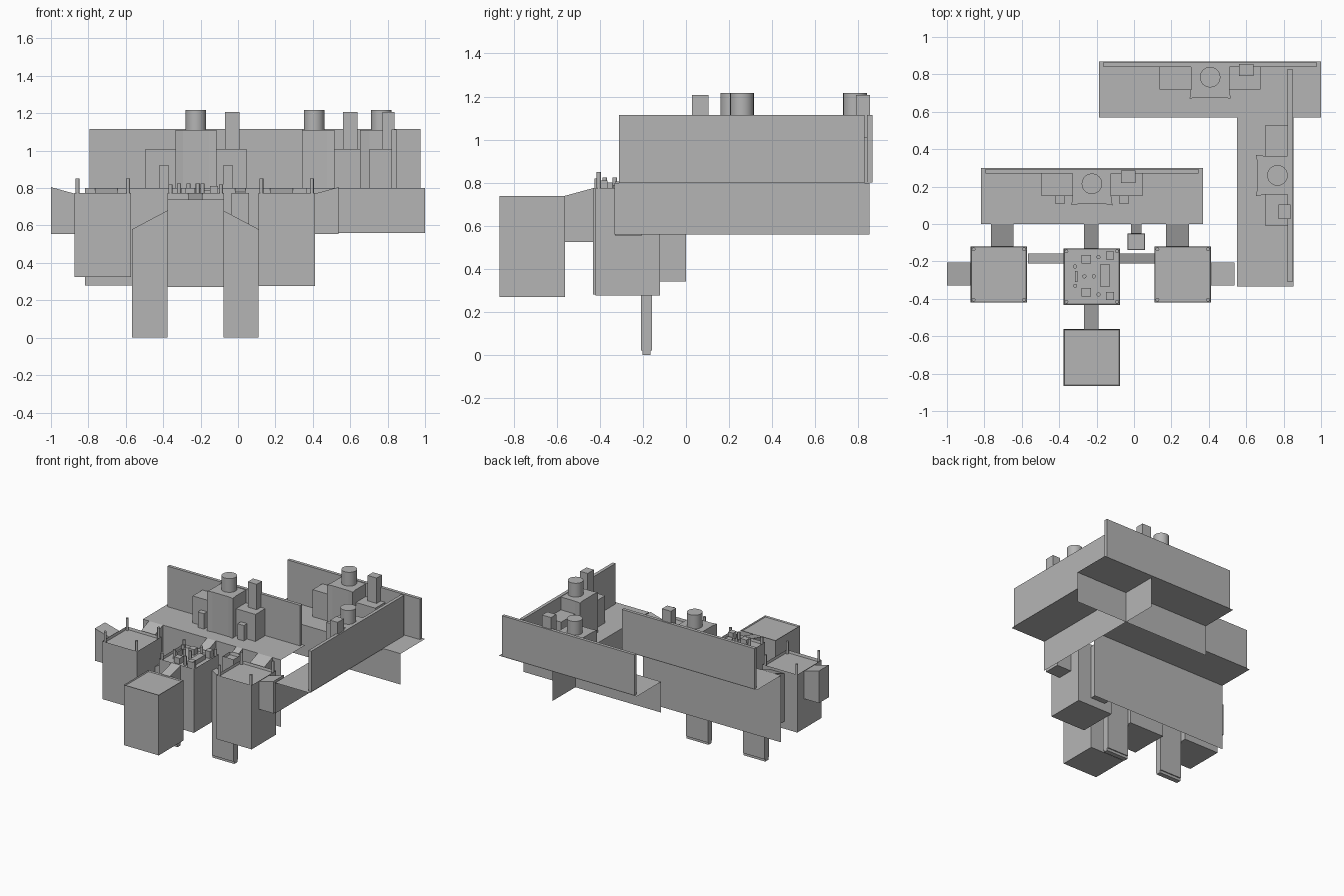
import bpy, bmesh, math
from mathutils import Matrix

if "Cube" in bpy.data.objects:
    bpy.data.objects.remove(bpy.data.objects["Cube"])

grey = bpy.data.materials.new("dark_grey")
grey.diffuse_color = (0.46, 0.46, 0.46, 1)
grey.use_nodes = True
grey.node_tree.nodes["Principled BSDF"].inputs["Base Color"].default_value = grey.diffuse_color


def make(name, verts, faces, M=None):
    me = bpy.data.meshes.new(name)
    me.from_pydata(verts, [], faces)
    me.materials.append(grey)
    ob = bpy.data.objects.new(name, me)
    bpy.context.collection.objects.link(ob)
    if M:
        ob.matrix_world = M
    return ob


def prism(name, pts, lo, hi, axis='z', M=None):
    """Extrude a closed 2D profile along an axis (other two axes keep their order)."""
    place = {'z': lambda a, b, c: (a, b, c),
             'y': lambda a, b, c: (a, c, b),
             'x': lambda a, b, c: (c, a, b)}[axis]
    n = len(pts)
    verts = [place(a, b, c) for c in (lo, hi) for a, b in pts]
    faces = [tuple(range(n))[::-1], tuple(range(n, 2 * n))]
    faces += [(i, (i + 1) % n, n + (i + 1) % n, n + i) for i in range(n)]
    ob = make(name, verts, faces, M)
    bm = bmesh.new()
    bm.from_mesh(ob.data)
    bmesh.ops.recalc_face_normals(bm, faces=bm.faces)
    bm.to_mesh(ob.data)
    bm.free()
    return ob


def box(name, x0, x1, y0, y1, z0, z1, M=None):
    return prism(name, [(x0, y0), (x1, y0), (x1, y1), (x0, y1)], z0, z1, 'z', M)


def cyl(name, x, y, r, z0, z1, n=16, M=None):
    pts = [(x + r * math.cos(2 * math.pi * i / n), y + r * math.sin(2 * math.pi * i / n))
           for i in range(n)]
    ob = prism(name, pts, z0, z1, 'z', M)
    for p in ob.data.polygons:
        p.use_smooth = len(p.vertices) == 4
    return ob


def tray(name, x0, x1, y0, y1, z0, z1, depth=0.02):
    """Bin whose top face is sunk inside a thin rim."""
    ob = box(name, x0, x1, y0, y1, z0, z1)
    bm = bmesh.new()
    bm.from_mesh(ob.data)
    top = max(bm.faces, key=lambda f: f.calc_center_median().z)
    bmesh.ops.inset_region(bm, faces=[top], thickness=0.006)
    for v in top.verts:
        v.co.z -= depth
    bm.to_mesh(ob.data)
    bm.free()
    return ob


def counter(tag, M, drop, dz=0.0, small_boxes=False):
    # Counter sheet with a hanging front skirt
    h = 0.593
    zt = 0.80 - dz
    make(tag + "_counter", [(-h, 0, drop), (h, 0, drop), (h, 0, zt), (-h, 0, zt),
                            (h, 0.30, zt), (-h, 0.30, zt)],
         [(0, 1, 2, 3), (3, 2, 4, 5)], M)
    # Backboard
    box(tag + "_backboard", -0.57, 0.57, 0.27, 0.295, zt, 1.115 - dz, M)
    # Central cabinet and side cabinets
    prism(tag + "_cabinet", [(-0.11, 0.10), (-0.07, 0.107), (0.07, 0.107), (0.11, 0.10),
                             (0.103, 0.15), (0.103, 0.27), (-0.103, 0.27), (-0.103, 0.15)],
          zt, 1.11, 'z', M)
    for side, s in (("left", -1), ("right", 1)):
        a, b = sorted((s * 0.103, s * 0.27))
        box(f"{tag}_{side}_cabinet", a, b, 0.15, 0.27, zt, 1.01, M)
        if small_boxes:
            a, b = sorted((s * 0.145, s * 0.198))
            box(f"{tag}_{side}_small_box", a, b, 0.11, 0.15, zt, 0.92, M)
    # Round drum and square stack on top
    cyl(tag + "_drum", 0, 0.215, 0.055, 1.11, 1.217, 24, M)
    box(tag + "_stack", 0.155, 0.232, 0.22, 0.285, 1.01, 1.207, M)


counter("front", Matrix.Translation((-0.225, 0, 0)), 0.28, 0, True)
counter("back", Matrix.Translation((0.407, 0.57, 0)), 0.56)
counter("side", Matrix.Translation((0.552, 0.26, 0)) @ Matrix.Rotation(-math.pi / 2, 4, 'Z'),
        0.56, 0.001)

# Four bins in front of the counter
tray("left_bin", -0.873, -0.573, -0.42, -0.12, 0.325, 0.775)
tray("right_bin", 0.109, 0.411, -0.42, -0.12, 0.277, 0.775)
tray("middle_bin", -0.376, -0.076, -0.432, -0.13, 0.28, 0.775)
tray("front_bin", -0.376, -0.076, -0.865, -0.562, 0.27, 0.738, 0.01)

# Corner posts
for tag, cx, cy, zt in (("left", -0.723, -0.27, 0.85), ("right", 0.26, -0.27, 0.85),
                        ("middle", -0.226, -0.281, 0.82)):
    for sx in (-1, 1):
        for sy in (-1, 1):
            cyl(tag + "_bin_post", cx + sx * 0.135, cy + sy * 0.135, 0.01, 0.75, zt, 12)

# Sloping chutes from the counter to the bins
for name, x0, x1, low in (("left_rear_chute", -0.765, -0.645, 0.385),
                          ("right_rear_chute", 0.17, 0.295, 0.34),
                          ("middle_rear_chute", -0.267, -0.19, 0.53)):
    prism(name, [(-0.13, low), (0, low), (0, 0.80), (-0.13, 0.75)], x0, x1, 'x')
prism("front_chute", [(-0.565, 0.525), (-0.43, 0.525), (-0.43, 0.775), (-0.565, 0.738)],
      -0.267, -0.19, 'x')
prism("left_outer_chute", [(-1.0, 0.555), (-0.873, 0.555), (-0.873, 0.77), (-1.0, 0.805)],
      -0.33, -0.205, 'y')
prism("right_outer_chute", [(0.41, 0.555), (0.537, 0.555), (0.537, 0.805), (0.41, 0.77)],
      -0.33, -0.205, 'y')

# Legs bridging the bins, sloped on top and narrowed at the foot
for name, s in (("left_leg", -1), ("right_leg", 1)):
    a, b = -0.228 + s * 0.15, -0.228 + s * 0.338
    prism(name, [(a, 0.02), (b, 0.02), (b, 0.58), (a, 0.68)], -0.21, -0.157, 'y')
    box(name + "_foot", min(a, b), max(a, b), -0.202, -0.165, 0, 0.02)

# Small hopper by the counter
tray("small_hopper", -0.035, 0.06, -0.14, -0.05, 0.55, 0.775)
prism("small_hopper_neck", [(-0.05, 0.56), (0, 0.56), (0, 0.80), (-0.05, 0.78)],
      -0.015, 0.04, 'x')

# Fittings on the middle bin
for x0, x1, y0, y1, z in ((-0.28, -0.23, -0.21, -0.165, 0.80), (-0.28, -0.23, -0.387, -0.342, 0.80),
                          (-0.15, -0.108, -0.19, -0.147, 0.81), (-0.15, -0.108, -0.407, -0.364, 0.81),
                          (-0.178, -0.13, -0.338, -0.215, 0.79), (-0.315, -0.303, -0.31, -0.25, 0.80)):
    box("middle_fitting", x0, x1, y0, y1, 0.75, z)
for x, y in ((-0.265, -0.28), (-0.215, -0.28), (-0.19, -0.177), (-0.19, -0.377),
             (-0.315, -0.227), (-0.315, -0.33)):
    cyl("middle_knob", x, y, 0.011, 0.75, 0.825, 10)
